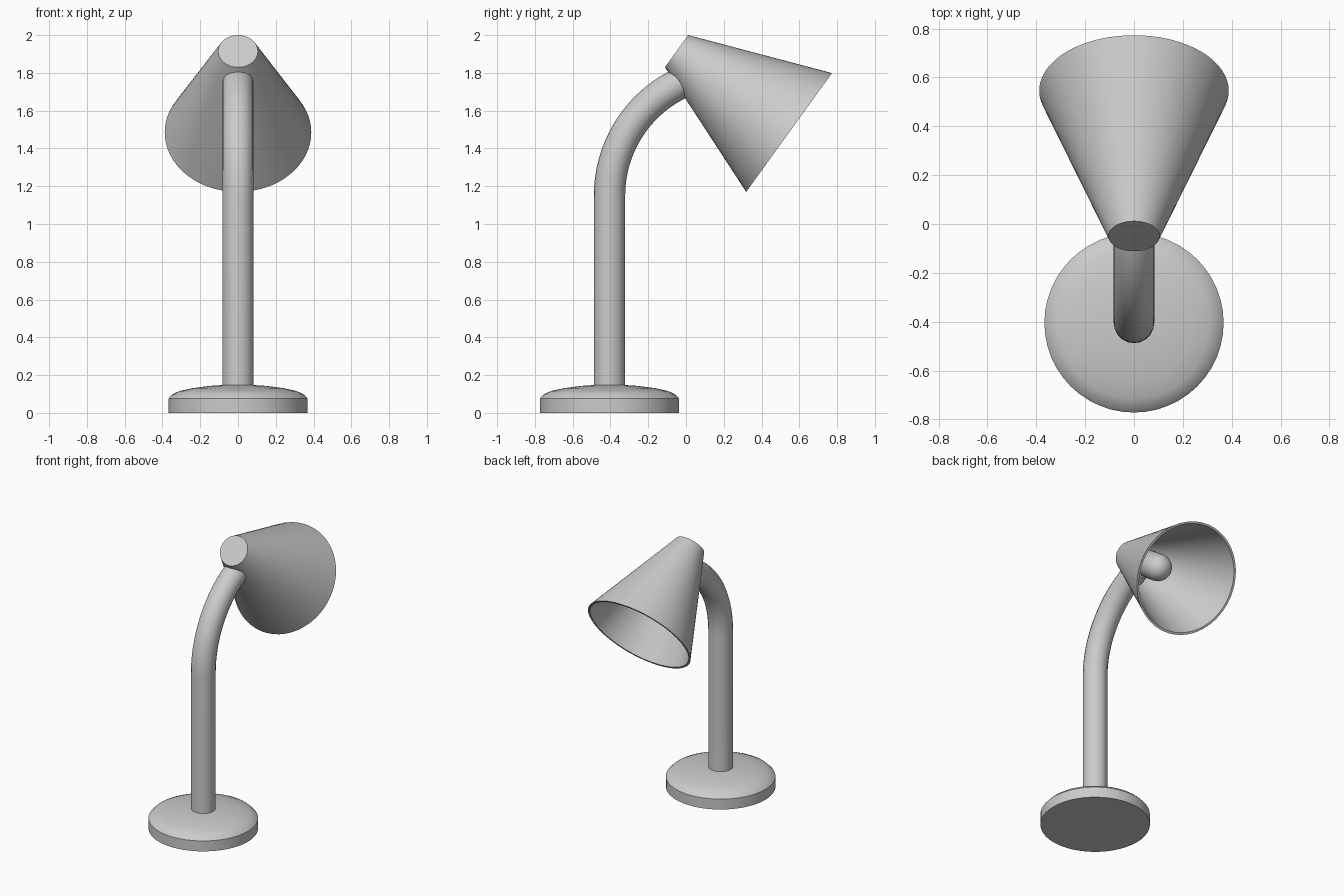
import bpy, bmesh, math
from mathutils import Vector

if "Cube" in bpy.data.objects:
    bpy.data.objects.remove(bpy.data.objects["Cube"])


def lathe(name, profile, origin, axis=(0, 0, 1), sides=48):
    """Revolve (radius, distance) pairs around an axis; radius 0 makes a pole."""
    bm = bmesh.new()
    rot = Vector((0, 0, 1)).rotation_difference(Vector(axis).normalized())
    rings = []
    for r, h in profile:
        n = 1 if r == 0 else sides
        rings.append([bm.verts.new(Vector(origin) + rot @ Vector((
            r * math.cos(math.tau * i / sides), r * math.sin(math.tau * i / sides), h)))
            for i in range(n)])
    for a, b in zip(rings, rings[1:]):
        for i in range(sides):
            j = (i + 1) % sides
            if len(a) == 1:
                bm.faces.new((a[0], b[j], b[i]))
            elif len(b) == 1:
                bm.faces.new((a[i], a[j], b[0]))
            else:
                bm.faces.new((a[i], a[j], b[j], b[i]))
    bmesh.ops.recalc_face_normals(bm, faces=bm.faces)
    me = bpy.data.meshes.new(name)
    bm.to_mesh(me)
    bm.free()
    ob = bpy.data.objects.new(name, me)
    bpy.context.collection.objects.link(ob)
    smooth(ob)
    return ob


def smooth(ob):
    bpy.ops.object.select_all(action='DESELECT')
    ob.select_set(True)
    bpy.context.view_layer.objects.active = ob
    bpy.ops.object.shade_smooth_by_angle(angle=math.radians(30))


POLE_Y = -0.405

# Base: short disc with a shallow domed top
lathe("base", [(0, 0), (0.367, 0), (0.367, 0.077), (0.345, 0.1), (0.31, 0.116),
               (0.24, 0.131), (0.15, 0.143), (0.07, 0.148), (0, 0.149)], (0, POLE_Y, 0))

# Neck: straight post that bends forward into the shade
R, start, end_angle = 0.66, 1.15, math.radians(62.5)
path = [Vector((0, POLE_Y, 0.1))]
for i in range(17):
    a = end_angle * i / 16
    path.append(Vector((0, POLE_Y + R * (1 - math.cos(a)), start + R * math.sin(a))))
tangent = Vector((0, math.sin(end_angle), math.cos(end_angle)))
path.append(path[-1] + tangent * 0.09)

curve = bpy.data.curves.new("neck", 'CURVE')
curve.dimensions = '3D'
curve.bevel_depth = 0.083
curve.bevel_resolution = 8
curve.use_fill_caps = True
spline = curve.splines.new('POLY')
spline.points.add(len(path) - 1)
for p, co in zip(spline.points, path):
    p.co = (*co, 1)
neck = bpy.data.objects.new("neck", curve)
bpy.context.collection.objects.link(neck)
bpy.context.view_layer.objects.active = neck
neck.select_set(True)
bpy.ops.object.convert(target='MESH')
smooth(bpy.context.view_layer.objects.active)

# Shade: hollow cone, closed at the narrow end
top = (0, -0.05, 1.915)
axis = (0, 0.595, -0.43)
lathe("shade", [(0, 0), (0.105, 0), (0.388, 0.735), (0.373, 0.735),
                (0.096, 0.016), (0, 0.016)], top, axis, 64)

# Bulb: slim socket with a rounded end, along the shade axis
dome = [(0.093 * math.cos(math.pi / 2 * i / 8), 0.37 + 0.093 * math.sin(math.pi / 2 * i / 8))
        for i in range(8)]
lathe("bulb", [(0, 0.01), (0.068, 0.01), (0.068, 0.2), (0.093, 0.25)] + dome + [(0, 0.463)],
      top, axis, 32)
